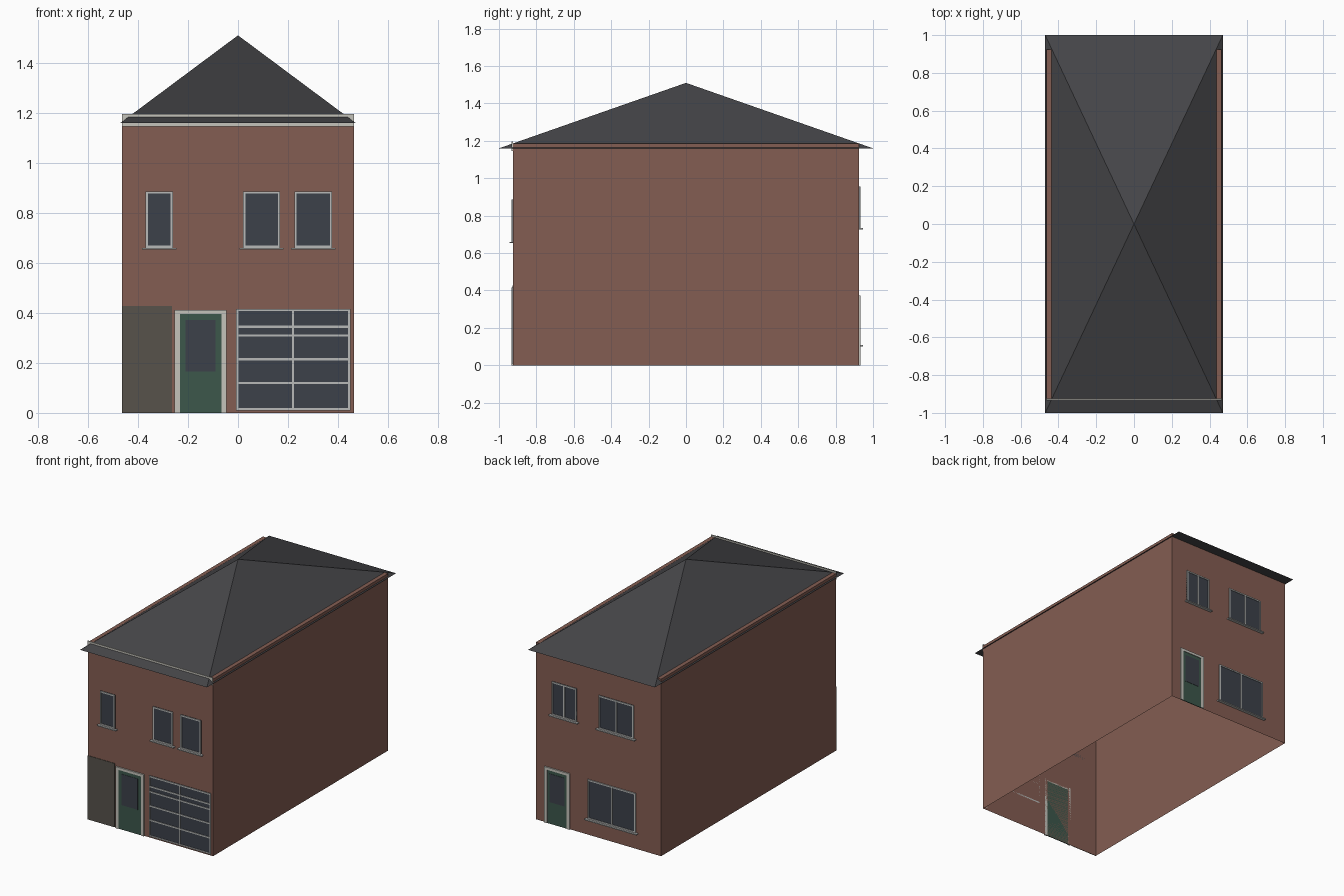
import bpy, bmesh

if "Cube" in bpy.data.objects:
    bpy.data.objects.remove(bpy.data.objects["Cube"])

W, D, H = 0.463, 0.925, 1.185   # half width, half depth, wall height


def material(name, r, g, b):
    m = bpy.data.materials.new(name)
    m.diffuse_color = (r, g, b, 1)
    m.use_nodes = True
    m.node_tree.nodes["Principled BSDF"].inputs["Base Color"].default_value = m.diffuse_color
    return m


BRICK = material("brick", 0.23, 0.11, 0.085)
SLATE = material("slate", 0.06, 0.06, 0.065)
TRIM = material("pale_trim", 0.56, 0.55, 0.50)
FRAME = material("window_frame", 0.48, 0.49, 0.48)
GLASS = material("dark_glass", 0.045, 0.053, 0.068)
GREEN = material("green_door", 0.045, 0.095, 0.07)
PANEL = material("grey_panel", 0.095, 0.085, 0.07)


def finish(name, bm, mat):
    bmesh.ops.recalc_face_normals(bm, faces=bm.faces)
    mesh = bpy.data.meshes.new(name)
    bm.to_mesh(mesh)
    bm.free()
    mesh.materials.append(mat)
    ob = bpy.data.objects.new(name, mesh)
    bpy.context.collection.objects.link(ob)
    return ob


def on_wall(name, side, rects, out, mat):
    """Boxes on the front (side -1) or back (side 1) wall; rect = x0, x1, z0, z1."""
    bm = bmesh.new()
    for x0, x1, z0, z1 in rects:
        verts = bmesh.ops.create_cube(bm, size=1)["verts"]
        bmesh.ops.scale(bm, vec=(x1 - x0, out, z1 - z0), verts=verts)
        bmesh.ops.translate(bm, verts=verts, vec=(
            (x0 + x1) / 2, side * (D + out / 2), (z0 + z1) / 2))
    return finish(name, bm, mat)


def window(name, side, x0, x1, z0, z1, uprights=(), rails=(), sill=True, t=0.009):
    on_wall(name + "_glass", side, [(x0, x1, z0, z1)], 0.003, GLASS)
    bars = [(x0, x0 + t, z0, z1), (x1 - t, x1, z0, z1),
            (x0 + t, x1 - t, z0, z0 + t), (x0 + t, x1 - t, z1 - t, z1)]
    bars += [(x - t / 2, x + t / 2, z0 + t, z1 - t) for x in uprights]
    bars += [(x0 + t, x1 - t, z - t / 2, z + t / 2) for z in rails]
    on_wall(name + "_frame", side, bars, 0.007, FRAME)
    if sill:
        on_wall(name + "_sill", side, [(x0 - 0.014, x1 + 0.014, z0 - 0.007, z0)], 0.02, FRAME)


def door(name, side, x0, x1, top, glass, t=0.021):
    on_wall(name + "_surround", side, [(x0, x0 + t, 0, top), (x1 - t, x1, 0, top),
            (x0 + t, x1 - t, top - t * 0.8, top)], 0.009, TRIM)
    on_wall(name + "_leaf", side, [(x0 + t, x1 - t, 0, top - t * 0.8)], 0.005, GREEN)
    on_wall(name + "_glass", side, [glass], 0.007, GLASS)


# Brick walls, open underneath
bm = bmesh.new()
bmesh.ops.create_cube(bm, size=1)
bmesh.ops.scale(bm, vec=(2 * W, 2 * D, H), verts=bm.verts)
bmesh.ops.translate(bm, vec=(0, 0, H / 2), verts=bm.verts)
bmesh.ops.delete(bm, geom=[f for f in bm.faces if f.calc_center_median().z < 0.01],
                 context='FACES')
walls = finish("brick_walls", bm, BRICK)

# Pyramid roof
bm = bmesh.new()
base = [bm.verts.new((x, y, 1.16)) for x, y in
        ((-0.47, -1), (0.47, -1), (0.47, 1), (-0.47, 1))]
apex = bm.verts.new((0, 0, 1.51))
bm.faces.new(base)
for i in range(4):
    bm.faces.new((base[i], base[(i + 1) % 4], apex))
finish("roof", bm, SLATE)

# Front: cornice, side panel, door, garage glazing, upper windows
on_wall("front_cornice", -1, [(-W, W, 1.145, 1.196)], 0.007, TRIM)
on_wall("front_side_panel", -1, [(-W, -0.264, 0, 0.427)], 0.003, PANEL)
door("front_door", -1, -0.253, -0.045, 0.412, (-0.21, -0.09, 0.165, 0.372))
window("garage_window", -1, -0.008, 0.449, 0.01, 0.416, uprights=[0.22],
       rails=[0.12, 0.215, 0.31, 0.345], sill=False)
for i, (a, b) in enumerate(((-0.369, -0.26), (0.02, 0.168), (0.225, 0.376))):
    window(f"front_upper_window_{i + 1}", -1, a, b, 0.66, 0.886)

# Back: door and paired windows
door("back_door", 1, 0.21, 0.396, 0.374, (0.247, 0.358, 0.145, 0.335))
for name, a, b, z0, z1 in (("back_lower_window", -0.278, 0.078, 0.108, 0.372),
                           ("back_upper_window_1", 0.16, 0.344, 0.733, 0.956),
                           ("back_upper_window_2", -0.263, -0.004, 0.733, 0.956)):
    window(name, 1, a, b, z0, z1, uprights=[(a + b) / 2])
